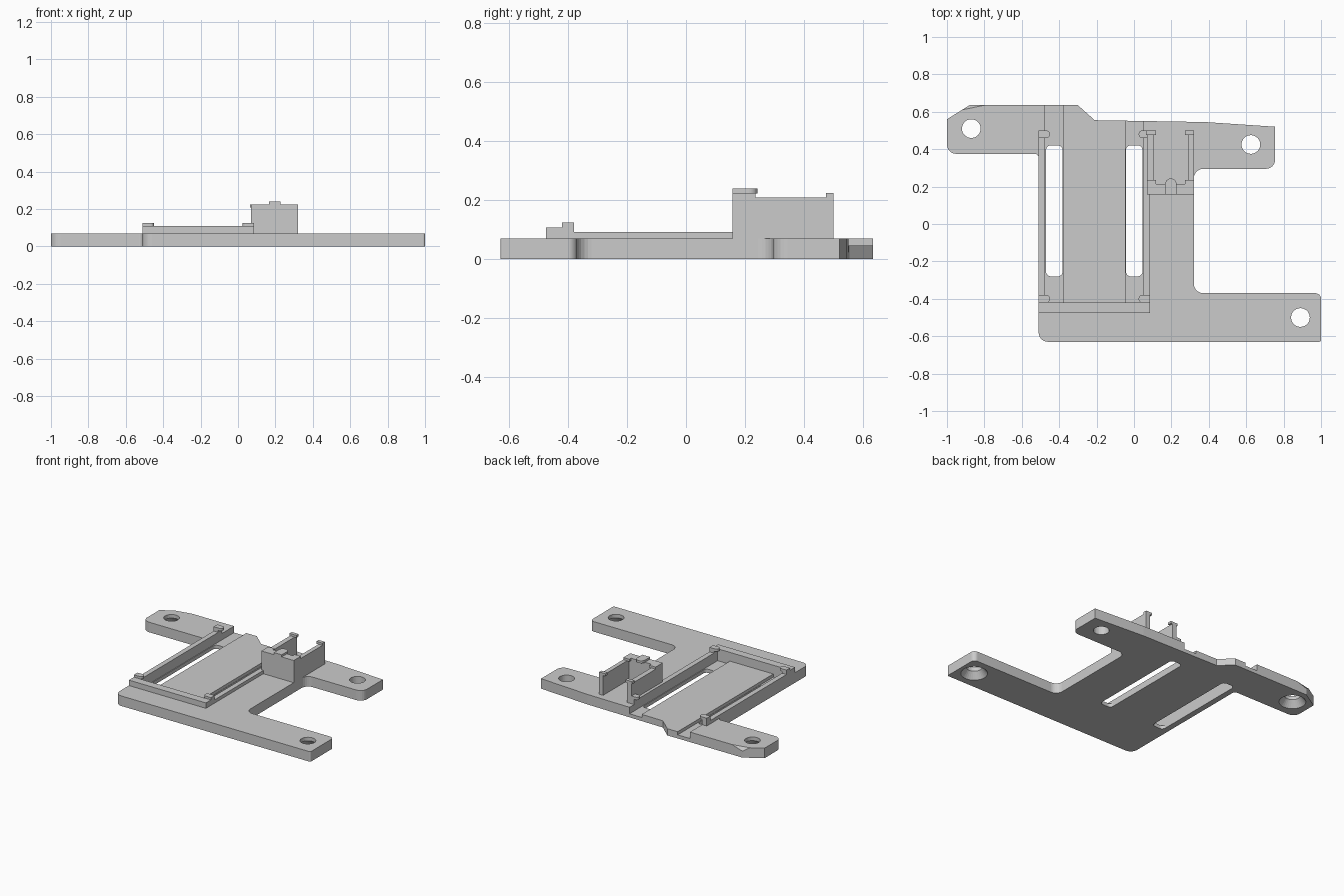
import bpy, bmesh, math
from mathutils import Vector

cube = bpy.data.objects.get("Cube")
if cube:
    bpy.data.objects.remove(cube, do_unlink=True)

grey = bpy.data.materials.new("plain_grey")
grey.use_nodes = True
grey.diffuse_color = (0.6, 0.6, 0.6, 1)
grey.node_tree.nodes["Principled BSDF"].inputs["Base Color"].default_value = (0.6, 0.6, 0.6, 1)

TOP = 0.07       # plate thickness
SINK = 0.06      # raised parts start slightly inside the plate
MID = -0.2125    # symmetry line of the guide rails


def fillet(corners, steps=6):
    """Turn (x, y, radius) corners into an outline with true arcs."""
    out = []
    for i, (x, y, r) in enumerate(corners):
        p = Vector((x, y, 0))
        if r == 0:
            out.append(p)
            continue
        u = (Vector((*corners[i - 1][:2], 0)) - p).normalized()
        v = (Vector((*corners[(i + 1) % len(corners)][:2], 0)) - p).normalized()
        half = u.angle(v) / 2
        reach = r / math.tan(half)
        c = p + (u + v).normalized() * r / math.sin(half)
        a, b = (p + u * reach - c).normalized(), (p + v * reach - c).normalized()
        out += [c + a.slerp(b, k / steps) * r for k in range(steps + 1)]
    return out


def finish(name, bm):
    bmesh.ops.recalc_face_normals(bm, faces=bm.faces)
    mesh = bpy.data.meshes.new(name)
    bm.to_mesh(mesh)
    bm.free()
    mesh.materials.append(grey)
    obj = bpy.data.objects.new(name, mesh)
    bpy.context.collection.objects.link(obj)
    return obj


def extrude(outline, z0, z1):
    bm = bmesh.new()
    face = bm.faces.new([bm.verts.new((p.x, p.y, z0)) for p in outline])
    top = bmesh.ops.extrude_face_region(bm, geom=[face], use_keep_orig=True)["geom"]
    bmesh.ops.translate(bm, vec=(0, 0, z1 - z0),
                        verts=[g for g in top if isinstance(g, bmesh.types.BMVert)])
    return bm


def block(name, x0, x1, y0, y1, z0, z1, radii=(0, 0, 0, 0)):
    corners = [(x0, y0), (x1, y0), (x1, y1), (x0, y1)]
    return finish(name, extrude(fillet([(*c, r) for c, r in zip(corners, radii)]), z0, z1))


def cone(name, x, y, z0, z1, r0, r1):
    bm = bmesh.new()
    bmesh.ops.create_cone(bm, cap_ends=True, segments=32, radius1=r0, radius2=r1, depth=z1 - z0)
    bmesh.ops.translate(bm, vec=(x, y, (z0 + z1) / 2), verts=bm.verts)
    return finish(name, bm)


def carve(obj, cutters):
    for c in cutters:
        c.hide_render = True
        m = obj.modifiers.new("cut", 'BOOLEAN')
        m.operation, m.solver, m.object = 'DIFFERENCE', 'EXACT', c
    graph = bpy.context.evaluated_depsgraph_get()
    mesh = bpy.data.meshes.new_from_object(obj.evaluated_get(graph))
    obj.modifiers.clear()
    obj.data = mesh
    for c in cutters:
        bpy.data.objects.remove(c, do_unlink=True)


# Base plate outline with three mounting arms
outline = fillet([
    (-0.51, -0.63, 0.05), (1, -0.63, 0.01), (1, -0.37, 0.03), (0.32, -0.37, 0.05),
    (0.32, 0.295, 0.05), (0.755, 0.295, 0.05), (0.755, 0.52, 0), (0.38, 0.545, 0),
    (-0.21, 0.555, 0), (-0.3, 0.635, 0), (-0.88, 0.635, 0), (-1, 0.56, 0),
    (-1, 0.375, 0.05), (-0.51, 0.375, 0.02)])
bm = extrude(outline, 0, TOP)

# Sloped top corner on the rear arm
a, b, c = Vector((-0.92, 0.61, TOP)), Vector((-0.8, 0.635, TOP)), Vector((-0.88, 0.635, 0.045))
normal = (b - a).cross(c - a)
if normal.y < 0:
    normal.negate()
bmesh.ops.bisect_plane(bm, geom=bm.verts[:] + bm.edges[:] + bm.faces[:], dist=1e-5,
                       plane_co=a, plane_no=normal.normalized(), clear_outer=True)
bmesh.ops.holes_fill(bm, edges=[e for e in bm.edges if e.is_boundary])
plate = finish("base_plate", bm)

# Board pocket, two deeper channels and their through slots
cutters = [block("pocket_cutter", -0.475, 0.05, -0.42, 1, 0.047, 0.2)]
for x0, x1 in ((-0.475, -0.38), (-0.045, 0.05)):
    cutters.append(block("channel_cutter", x0, x1, -0.42, 1.1, 0.025, 0.3))
for x0, x1 in ((-0.47, -0.382), (-0.043, 0.045)):
    cutters.append(block("slot_cutter", x0, x1, -0.28, 0.42, -0.1, 0.4, (0.025,) * 4))

# Screw holes, two of them countersunk from below
for x, y, sunk in ((-0.87, 0.51, True), (0.89, -0.5, True), (0.625, 0.425, False)):
    cutters.append(cone("hole_cutter", x, y, -0.1, 0.2, 0.05, 0.05))
    if sunk:
        cutters.append(cone("countersink_cutter", x, y, -0.01, 0.045, 0.092, 0.05))
carve(plate, cutters)

# Guide rails with overhanging clips, mirrored about the pocket centre
for side, s in (("right", 1), ("left", -1)):
    def span(x0, x1):
        return sorted((MID + s * (x0 - MID), MID + s * (x1 - MID)))
    block(side + "_rail", *span(-0.51, -0.475), -0.42, 0.5, SINK, 0.093)
    for end, y in (("front", -0.42), ("rear", 0.46)):
        block(f"{side}_{end}_clip_post", *span(-0.51, -0.475), y, y + 0.04, 0.09, 0.108)
        radii = (0, 0.018, 0.018, 0) if s > 0 else (0.018, 0, 0, 0.018)
        block(f"{side}_{end}_clip", *span(-0.51, -0.45), y, y + 0.04, 0.106, 0.124, radii)

# Front stop bar
block("stop_bar_base", -0.51, 0.085, -0.475, -0.42, SINK, 0.093)
block("stop_bar_lip", -0.51, 0.085, -0.475, -0.42, 0.093, 0.108)

# Tall holder: front wall, two side walls, hooks and a rounded tab
block("holder_front_wall", 0.07, 0.32, 0.158, 0.215, SINK, 0.21)
block("holder_front_cap", 0.07, 0.32, 0.158, 0.215, 0.21, 0.225)
for side, x0, x1, h0, h1 in (("right", 0.07, 0.105, 0.065, 0.118),
                             ("left", 0.29, 0.32, 0.273, 0.32)):
    block(f"holder_{side}_wall", x0, x1, 0.2, 0.5, SINK, 0.21)
    block(f"holder_{side}_rear_hook", h0, h1, 0.475, 0.5, 0.208, 0.225)
    block(f"holder_{side}_front_hook", max(h0, 0.07), h1, 0.21, 0.235, 0.208, 0.225)
block("holder_tab", 0.167, 0.227, 0.158, 0.243, 0.223, 0.24, (0, 0, 0.029, 0.029))
